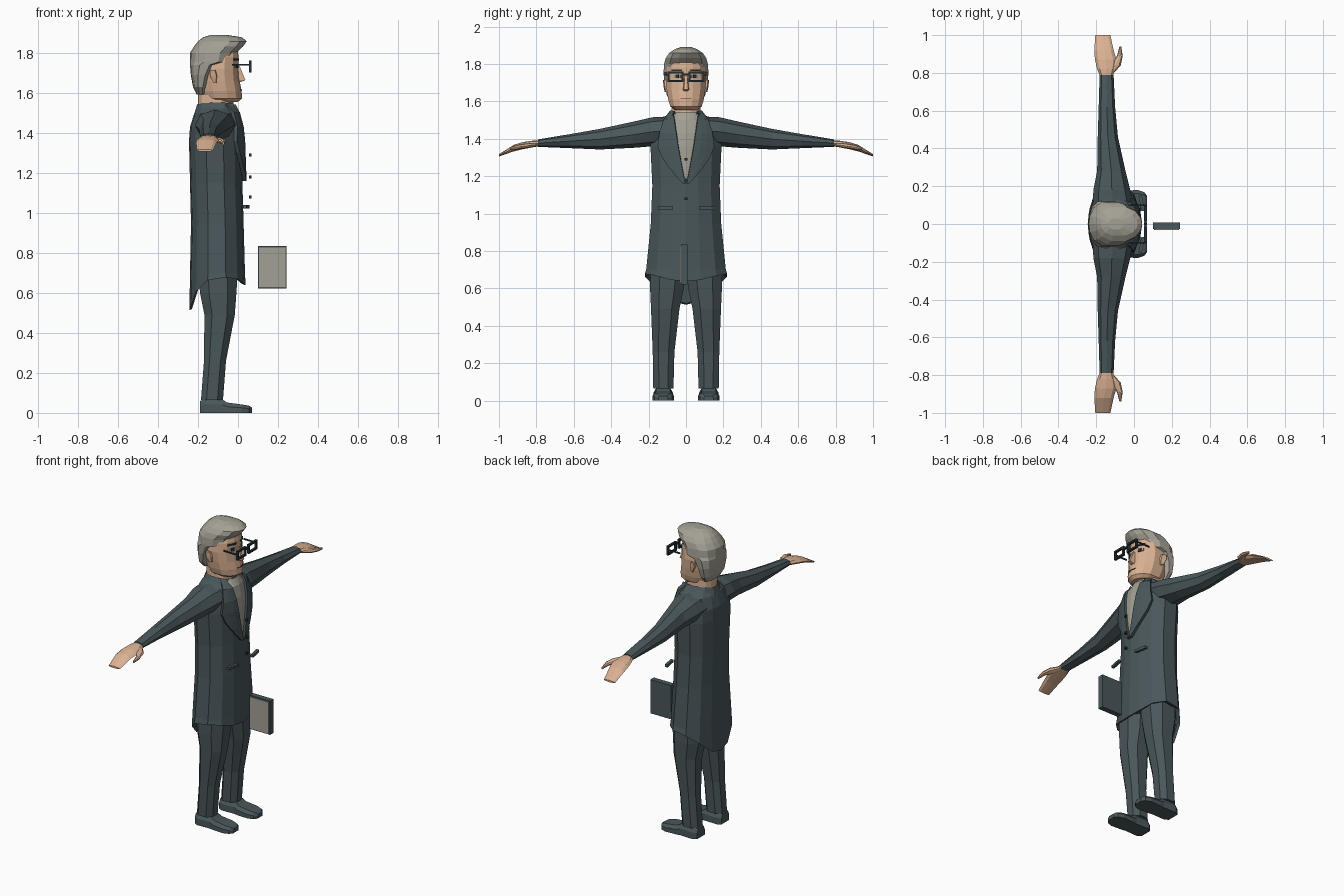
import bpy, bmesh, math
from mathutils import Vector


def material(name, rgb):
    m = bpy.data.materials.new(name)
    m.diffuse_color = (*rgb, 1)
    return m


SLATE = material("slate cloth", (0.068, 0.095, 0.104))
SKIN = material("skin", (0.70, 0.44, 0.29))
GREY = material("warm grey", (0.37, 0.355, 0.30))
DARK = material("near black", (0.02, 0.03, 0.034))


def finish(name, bm, mat):
    bmesh.ops.recalc_face_normals(bm, faces=bm.faces[:])
    me = bpy.data.meshes.new(name)
    bm.to_mesh(me)
    bm.free()
    ob = bpy.data.objects.new(name, me)
    bpy.context.collection.objects.link(ob)
    me.materials.append(mat)
    return ob


def loft(name, rings, mat):
    """Skin a list of closed rings and cap both ends."""
    bm = bmesh.new()
    vs = [[bm.verts.new(p) for p in r] for r in rings]
    n = len(vs[0])
    for a, b in zip(vs, vs[1:]):
        for i in range(n):
            j = (i + 1) % n
            bm.faces.new((a[i], a[j], b[j], b[i]))
    bm.faces.new(vs[0])
    bm.faces.new(vs[-1])
    return finish(name, bm, mat)


def box(name, lo, hi, mat):
    return loft(name, [[(lo[0], lo[1], z), (hi[0], lo[1], z), (hi[0], hi[1], z), (lo[0], hi[1], z)]
                       for z in (lo[2], hi[2])], mat)


# Half cross-section of head and coat: (front-back, sideways)
HALF = [(1, 0), (0.93, 0.36), (0.72, 0.74), (0.3, 1), (-0.35, 1), (-0.76, 0.74), (-0.95, 0.36), (-1, 0)]
SECTION = HALF + [(u, -v) for u, v in HALF[-2:0:-1]]


def ring(z, xb, xf, w, dz=None):
    c, h = (xb + xf) / 2, (xf - xb) / 2
    return [(c + u * h, v * w, z + (dz(u) if dz else 0)) for u, v in SECTION]


def lerp(x, pts):
    """Piecewise linear lookup; pts sorted by their first value."""
    if x <= pts[0][0]:
        return pts[0][1:]
    for a, b in zip(pts, pts[1:]):
        if x <= b[0]:
            t = (x - a[0]) / (b[0] - a[0])
            return [p + (q - p) * t for p, q in zip(a[1:], b[1:])]
    return pts[-1][1:]


def front_x(levels, y, z):
    """Front surface of a lofted body at (y, z)."""
    xb, xf, w = lerp(z, levels)
    u = lerp(abs(y) / w, [(v, u) for u, v in HALF[:4]])[0]
    return (xb + xf) / 2 + u * (xf - xb) / 2


def panel(name, inner, outer, zs, levels, lift, mat, cols=4):
    """Plate that follows a body front between two (z, y) edges."""
    bm = bmesh.new()
    rows = []
    for z in zs:
        a, b = lerp(z, inner)[0], lerp(z, outer)[0]
        ys = [a + (b - a) * i / cols for i in range(cols + 1)]
        rows.append([bm.verts.new((front_x(levels, y, z) + lift, y, z)) for y in ys])
    for r, s in zip(rows, rows[1:]):
        for i in range(cols):
            bm.faces.new((r[i], r[i + 1], s[i + 1], s[i]))
    ob = finish(name, bm, mat)
    mod = ob.modifiers.new("thickness", "SOLIDIFY")
    mod.thickness = lift * 1.6
    mod.offset = 0
    return ob


# Coat with a pointed tail at the back
COAT = [(0.70, -0.24, 0.035, 0.213), (0.95, -0.235, 0.028, 0.188), (1.15, -0.24, 0.022, 0.18),
        (1.36, -0.245, 0.02, 0.19), (1.43, -0.24, 0.014, 0.185), (1.50, -0.218, 0.0, 0.145),
        (1.54, -0.19, -0.02, 0.08)]


def hem(u):
    return lerp(u, [(-1, -0.155), (-0.95, -0.135), (-0.76, -0.06), (-0.35, -0.005),
                    (0.3, 0.01), (0.72, 0.0), (1, -0.03)])[0]


loft("coat", [ring(0.69, -0.2, 0.0, 0.18), ring(0.675, -0.23, 0.02, 0.2, hem),
              ring(0.668, -0.243, 0.038, 0.22, hem)] + [ring(*l) for l in COAT], SLATE)

# Shirt front and lapels
zs = [1.16, 1.2, 1.25, 1.3, 1.36, 1.43, 1.5, 1.54]
edge = [(1.16, 0.002), (1.25, 0.02), (1.36, 0.04), (1.5, 0.06), (1.54, 0.066)]
panel("shirt_front", [(z, -y) for z, y in edge], edge, zs, COAT, 0.005, GREY, 6)
rim = [(1.16, 0.016), (1.22, 0.07), (1.3, 0.125), (1.36, 0.148), (1.43, 0.138), (1.5, 0.115), (1.54, 0.08)]
for s in (1, -1):
    panel("lapel", [(z, s * y) for z, y in edge], [(z, s * y) for z, y in rim],
          zs, COAT, 0.012, SLATE, 3)

# Turned-up collar, open at the front
bm = bmesh.new()
rows = [[bm.verts.new((-0.1 - rx * math.cos(t), ry * math.sin(t), z + 0.012 * abs(math.sin(t))))
         for t in [math.radians(a) for a in range(-135, 136, 30)]]
        for rx, ry, z in ((0.125, 0.13, 1.485), (0.108, 0.088, 1.54), (0.09, 0.07, 1.52))]
for r, q in zip(rows, rows[1:]):
    for i in range(len(r) - 1):
        bm.faces.new((r[i], r[i + 1], q[i + 1], q[i]))
finish("collar", bm, SLATE).modifiers.new("thickness", "SOLIDIFY").thickness = 0.008

# Floating buttons and pocket flaps
for z in (1.08, 1.18, 1.29):
    box("button", (0.054, -0.007, z - 0.007), (0.068, 0.007, z + 0.007), DARK)
for s in (1, -1):
    loft("pocket_flap", [[(x - 0.009, s * y, 1.023), (x + 0.009, s * y, 1.023),
                          (x + 0.009, s * y, 1.039), (x - 0.009, s * y, 1.039)]
                         for x, y in ((0.048, 0.07), (0.033, 0.15))], SLATE)

OCT = [(math.cos(math.radians(a)), math.sin(math.radians(a))) for a in range(0, 360, 45)]


def arm_ring(s, y, x0, x1, z0, z1):
    return [((x0 + x1) / 2 + c * (x1 - x0) / 2, s * y, (z0 + z1) / 2 + d * (z1 - z0) / 2) for c, d in OCT]


for s in (1, -1):
    # Sleeve
    loft("sleeve", [arm_ring(s, *r) for r in (
        (0.08, -0.22, 0.0, 1.37, 1.52), (0.18, -0.215, -0.02, 1.36, 1.515),
        (0.28, -0.195, -0.045, 1.352, 1.492), (0.46, -0.192, -0.085, 1.343, 1.453),
        (0.62, -0.187, -0.1, 1.35, 1.425), (0.79, -0.182, -0.108, 1.357, 1.397))], SLATE)
    # Hand and thumb
    loft("hand", [arm_ring(s, *r) for r in (
        (0.77, -0.175, -0.115, 1.362, 1.392), (0.82, -0.195, -0.1, 1.355, 1.39),
        (0.87, -0.207, -0.093, 1.345, 1.383), (0.92, -0.21, -0.108, 1.333, 1.368),
        (1.0, -0.205, -0.125, 1.306, 1.318))], SKIN)
    loft("thumb", [arm_ring(s, *r) for r in (
        (0.795, -0.14, -0.11, 1.36, 1.38), (0.84, -0.13, -0.07, 1.35, 1.378),
        (0.89, -0.09, -0.06, 1.345, 1.37), (0.94, -0.077, -0.067, 1.34, 1.355))], SKIN)

    # Trouser leg: z, back, front, inner, outer
    legs = []
    for z, xb, xf, yi, yo in ((0.72, -0.2, 0.0, 0.0, 0.19), (0.6, -0.19, -0.008, 0.012, 0.192),
                              (0.49, -0.168, -0.016, 0.035, 0.187), (0.26, -0.17, -0.06, 0.062, 0.178),
                              (0.065, -0.185, -0.075, 0.067, 0.175)):
        legs.append([((xb + xf) / 2 + (xf - xb) / 2 * c, s * ((yi + yo) / 2 + (yo - yi) / 2 * d), z)
                     for c, d in ((1, .45), (.5, 1), (-.5, 1), (-1, .45),
                                  (-1, -.45), (-.5, -1), (.5, -1), (1, -.45))])
    loft("trouser_leg", legs, SLATE)

    # Shoe: x, half width, height
    loft("shoe", [[(x, s * 0.122 - w, 0), (x, s * 0.122 + w, 0), (x, s * 0.122 + w, h * 0.6),
                   (x, s * 0.122 + w * .7, h), (x, s * 0.122 - w * .7, h), (x, s * 0.122 - w, h * 0.6)]
                  for x, w, h in ((-0.19, 0.038, 0.06), (-0.165, 0.053, 0.068), (-0.08, 0.05, 0.068),
                                  (-0.055, 0.054, 0.052), (0.02, 0.058, 0.042), (0.055, 0.046, 0.036),
                                  (0.07, 0.025, 0.026))], SLATE)

# Neck and head
loft("neck", [ring(1.49, -0.2, -0.015, 0.08), ring(1.6, -0.2, -0.03, 0.075)], SKIN)
HEAD = [(1.555, -0.15, 0.0, 0.06), (1.573, -0.18, 0.02, 0.084), (1.61, -0.195, 0.018, 0.095),
        (1.66, -0.2, 0.008, 0.103), (1.72, -0.2, 0.002, 0.108), (1.78, -0.19, 0.003, 0.102),
        (1.835, -0.17, -0.005, 0.075)]
loft("head", [ring(*l) for l in HEAD], SKIN)

# Swept hair, longest at the back, brushed forward on top
loft("hair", [ring(*l) for l in (
    (1.592, -0.207, -0.16, 0.07), (1.63, -0.225, -0.15, 0.102), (1.69, -0.236, -0.125, 0.115),
    (1.74, -0.24, -0.09, 0.119), (1.755, -0.241, -0.022, 0.12), (1.80, -0.24, -0.008, 0.117),
    (1.832, -0.22, 0.025, 0.108), (1.858, -0.2, 0.044, 0.09), (1.878, -0.175, 0.02, 0.062),
    (1.89, -0.135, -0.055, 0.03))], GREY)

# Nose
loft("nose", [[(-0.02, -w, z), (x, -w * .6, z), (x, w * .6, z), (-0.02, w, z)]
              for z, x, w in ((1.655, 0.016, 0.016), (1.664, 0.037, 0.019), (1.735, 0.008, 0.011))], SKIN)

# Mouth line
panel("mouth", [(1.6, -0.028)], [(1.6, 0.028)], [1.612, 1.616], HEAD, 0.002, DARK)

for s in (1, -1):
    # Ear
    loft("ear", [[(x - d, s * 0.095, z), (x + d, s * 0.095, z), (x + d * .6, s * y, z), (x - d, s * (y + .006), z)]
                 for x, z, d, y in ((-0.115, 1.65, 0.008, 0.108), (-0.12, 1.685, 0.02, 0.115),
                                    (-0.125, 1.715, 0.015, 0.117))], SKIN)
    # Eye, pupil and brow
    for name, y0, y1, z0, z1, lift, mat in (
            ("eye_white", 0.028, 0.066, 1.725, 1.742, 0.002, GREY),
            ("pupil", 0.038, 0.055, 1.724, 1.743, 0.004, DARK),
            ("eyebrow", 0.022, 0.075, 1.762, 1.771, 0.004, DARK)):
        panel(name, [(z0, s * y0)], [(z0, s * y1)], [z0, z1], HEAD, lift, mat)
    # Spectacle rim and temple
    bm = bmesh.new()
    rows = [[bm.verts.new((x, s * (0.056 + sy * a), 1.732 + sz * b))
             for sy, sz in ((1, 1), (-1, 1), (-1, -1), (1, -1))]
            for x, a, b in ((0.054, 0.042, 0.029), (0.068, 0.042, 0.029),
                            (0.068, 0.032, 0.018), (0.054, 0.032, 0.018))]
    for k in range(4):
        p, q = rows[k], rows[(k + 1) % 4]
        for i in range(4):
            j = (i + 1) % 4
            bm.faces.new((p[i], p[j], q[j], q[i]))
    finish("spectacle_rim", bm, DARK)
    ya, yb = sorted((s * 0.096, s * 0.103))
    box("spectacle_temple", (-0.03, ya, 1.736), (0.06, yb, 1.744), DARK)
box("spectacle_bridge", (0.055, -0.016, 1.738), (0.067, 0.016, 1.748), DARK)

# Floating book with a pale front board
box("book", (0.1, -0.026, 0.622), (0.243, 0.008, 0.835), SLATE)
box("book_front", (0.106, -0.032, 0.629), (0.237, -0.025, 0.828), GREY)
